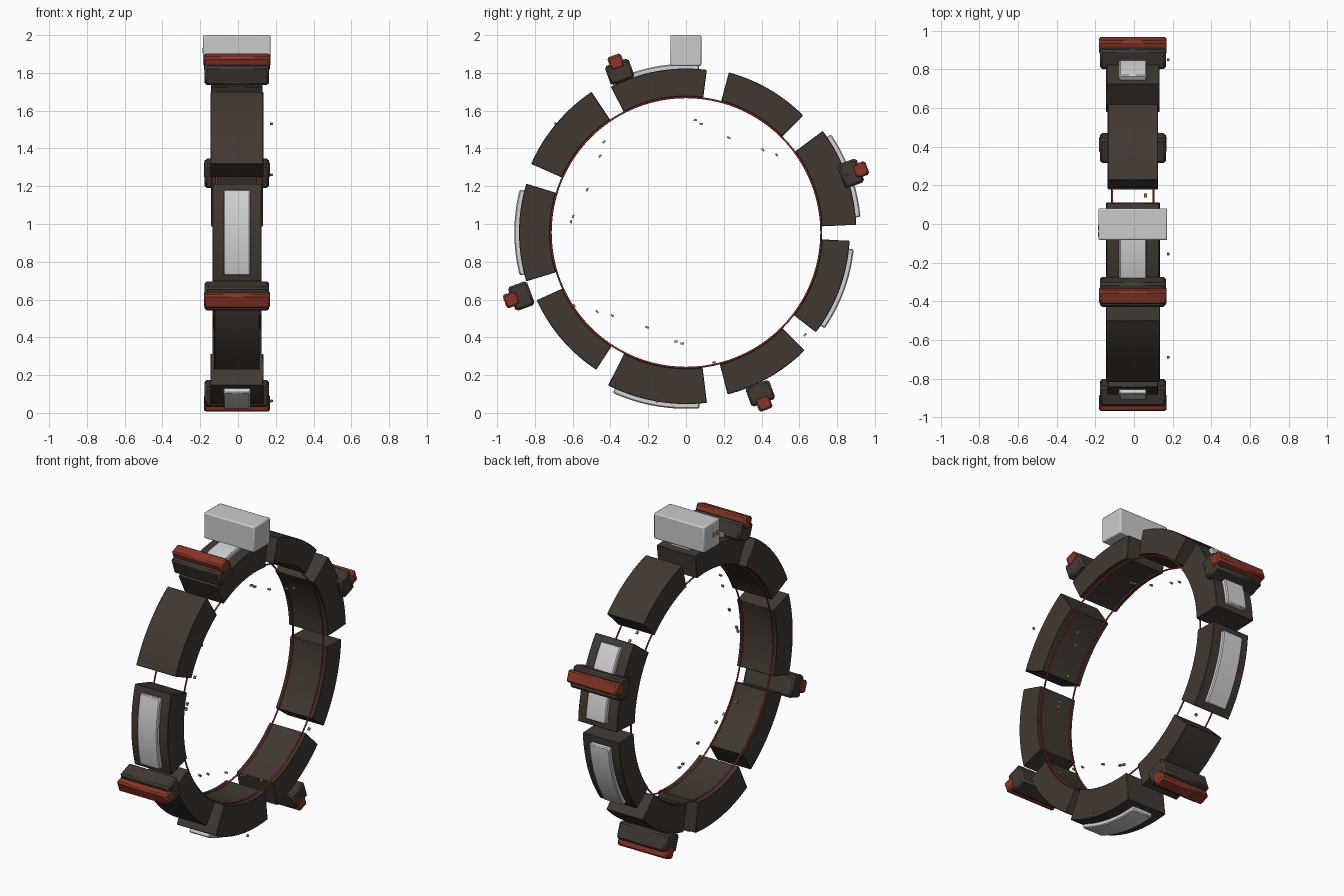
import bpy, bmesh, math
from mathutils import Matrix, Vector

if "Cube" in bpy.data.objects:
    bpy.data.objects.remove(bpy.data.objects["Cube"])

CX, CZ = -0.006, 0.955          # ring axis runs along x through (y=0, z=CZ)


def material(name, rgb):
    m = bpy.data.materials.new(name)
    m.diffuse_color = (*rgb, 1)
    m.use_nodes = True
    m.node_tree.nodes["Principled BSDF"].inputs["Base Color"].default_value = m.diffuse_color
    return m


BROWN = material("dark_brown", (0.052, 0.040, 0.031))
RED = material("rust_red", (0.24, 0.037, 0.020))
WIRE = material("wire_red", (0.30, 0.035, 0.018))
PANEL = material("panel_grey", (0.66, 0.66, 0.66))
CASE = material("case_grey", (0.60, 0.60, 0.60))
GOLD = material("gold", (0.42, 0.24, 0.07))
ORANGE = material("orange", (0.55, 0.13, 0.03))
BIT = material("chip_grey", (0.30, 0.28, 0.24))


def finish(bm, name, mat, bevel=0, segments=1):
    bmesh.ops.recalc_face_normals(bm, faces=bm.faces)
    me = bpy.data.meshes.new(name)
    bm.to_mesh(me)
    bm.free()
    me.materials.append(mat)
    ob = bpy.data.objects.new(name, me)
    bpy.context.collection.objects.link(ob)
    if bevel:
        b = ob.modifiers.new("bevel", 'BEVEL')
        b.width, b.segments, b.limit_method = bevel, segments, 'ANGLE'
        b.angle_limit = math.radians(40)
    bpy.ops.object.select_all(action='DESELECT')
    ob.select_set(True)
    bpy.context.view_layer.objects.active = ob
    bpy.ops.object.shade_smooth_by_angle(angle=math.radians(30))
    return ob


def box(name, mat, centre, size, angle=0, bevel=0, segments=1):
    """Box with local y pointing along the radial angle."""
    bm = bmesh.new()
    bmesh.ops.create_cube(bm, size=1)
    bm.transform(Matrix.Translation(centre)
                 @ Matrix.Rotation(math.radians(angle), 4, 'X')
                 @ Matrix.Diagonal((*size, 1)))
    return finish(bm, name, mat, bevel, segments)


def arc_block(name, mat, a0, a1, r0, r1, half, bevel=0, n=18):
    """Curved block: a rectangle swept about the ring axis."""
    bm = bmesh.new()
    rings = []
    for i in range(n + 1):
        a = math.radians(a0 + (a1 - a0) * i / n)
        rings.append([bm.verts.new((CX + x, r * math.cos(a), CZ + r * math.sin(a)))
                      for x, r in ((-half, r0), (half, r0), (half, r1), (-half, r1))])
    for p, q in zip(rings, rings[1:]):
        for k in range(4):
            bm.faces.new((p[k], p[(k + 1) % 4], q[(k + 1) % 4], q[k]))
    bm.faces.new(rings[0])
    bm.faces.new(rings[-1])
    return finish(bm, name, mat, bevel)


# Nine curved segments: mid angle, half span, outer radius, half width, has panel
SEGMENTS = [
    (100, 17.3, 0.868, 0.137, True), (60, 15, 0.877, 0.130, False),
    (19.6, 17, 0.902, 0.138, True), (-20.2, 17.3, 0.867, 0.130, True),
    (-60.2, 15.4, 0.885, 0.130, False), (-100, 17, 0.908, 0.140, True),
    (-139.4, 16.2, 0.868, 0.120, False), (180, 17, 0.884, 0.130, True),
    (140, 16.1, 0.897, 0.140, False),
]
for i, (mid, span, r, half, panel) in enumerate(SEGMENTS, 1):
    arc_block(f"ring_segment_{i}", BROWN, mid - span, mid + span, 0.72, r, half, 0.003)
    if panel:
        arc_block(f"segment_panel_{i}", PANEL, mid - 14.5, mid + 14.5,
                  r - 0.01, r + 0.025, 0.071, 0.006)

# Two thin wires threaded along the inside
for side, x in (("left", -0.107), ("right", 0.107)):
    bpy.ops.mesh.primitive_torus_add(
        major_radius=0.716, minor_radius=0.005, major_segments=96, minor_segments=8,
        location=(CX + x, 0, CZ), rotation=(0, math.pi / 2, 0))
    wire = bpy.context.object
    wire.name = f"wire_{side}"
    wire.data.materials.append(WIRE)
    bpy.ops.object.shade_smooth()

# Four clamps with a red cross bar: bar centre y, z and facing angle
CLAMPS = [(-0.37, 1.857, 110), (0.924, 1.287, 20), (0.412, 0.052, -70), (-0.924, 0.60, -160)]
for i, (y, z, a) in enumerate(CLAMPS, 1):
    out = Vector((0, math.cos(math.radians(a)), math.sin(math.radians(a))))
    c = Vector((CX, y, z))
    box(f"clamp_base_{i}", BROWN, c - out * 0.055, (0.342, 0.108, 0.134), a, 0.012)
    box(f"clamp_bar_{i}", RED, c, (0.35, 0.076, 0.076), a, 0.010)

# Case on top with two contacts on its left end
box("top_case", CASE, (CX, -0.001, 1.918), (0.356, 0.164, 0.164), 0, 0.008, 2)
for i, y in enumerate((-0.02, -0.055), 1):
    box(f"case_contact_{i}", GOLD, (CX - 0.178, y, 1.918), (0.006, 0.022, 0.028))

# Small orange studs off the right side
for i, (y, z) in enumerate(((0.85, 1.26), (-0.69, 1.53), (-0.155, 0.063)), 1):
    box(f"side_stud_{i}", ORANGE, (0.177, y, z), (0.014, 0.014, 0.014), 0, 0.003)

# Loose chips inside the ring
CHIPS = [(0.05, 1.55), (0.08, 1.53), (0.227, 1.457), (0.407, 1.392), (0.48, 1.366),
         (-0.434, 1.435), (-0.455, 1.36), (-0.523, 1.182), (-0.597, 1.04), (-0.608, 1.013),
         (-0.592, 0.568), (-0.47, 0.536), (-0.39, 0.515), (-0.206, 0.453),
         (-0.053, 0.378), (-0.02, 0.368), (0.148, 0.267), (0.63, 0.413)]
for i, (y, z) in enumerate(CHIPS, 1):
    a = math.degrees(math.atan2(z - CZ, y))
    box(f"inner_chip_{i}", GOLD if i % 3 == 2 else BIT, (0.06, y, z), (0.014, 0.010, 0.018), a)
